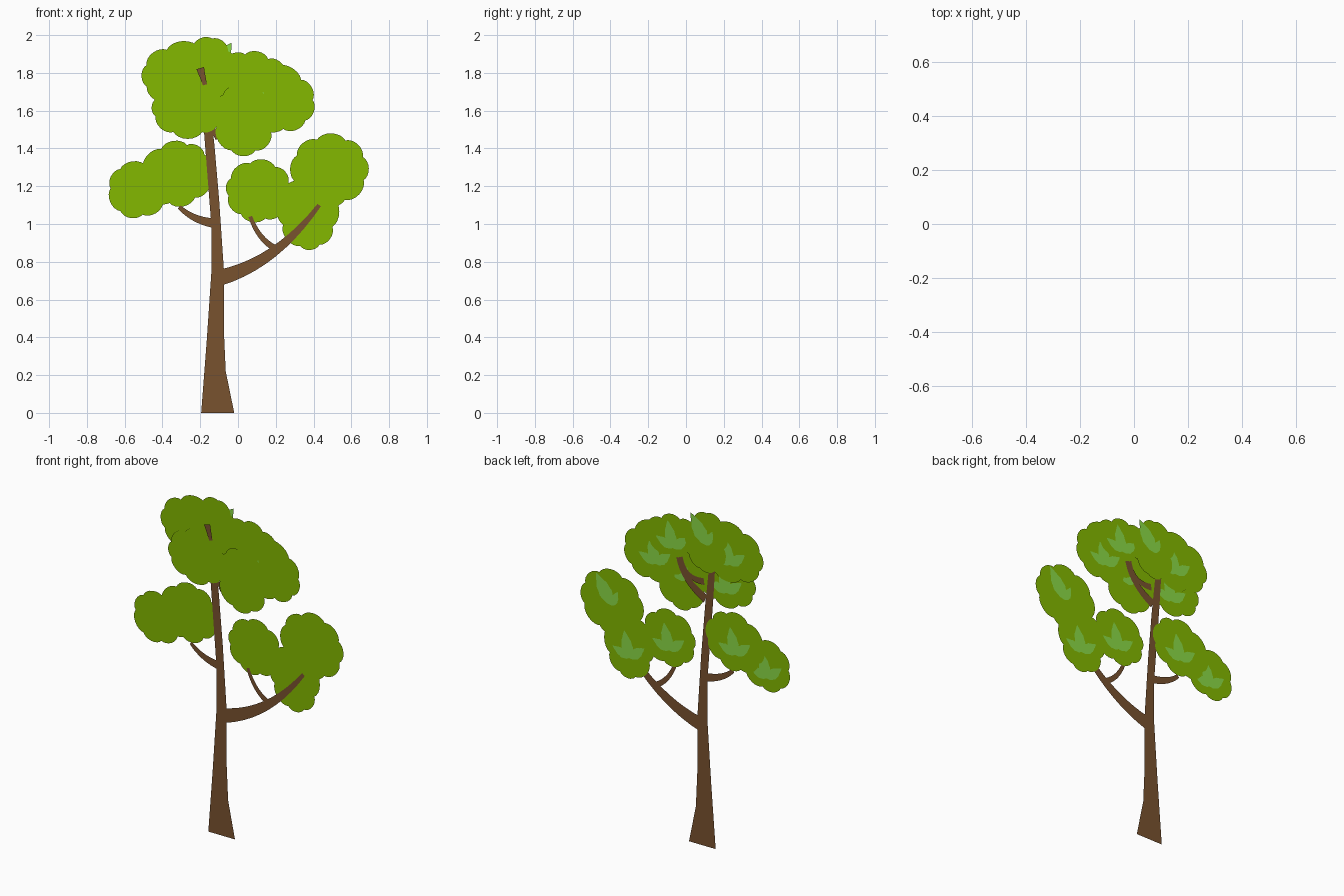
import bpy
import bmesh
import math
import random
from mathutils import Vector

if "Cube" in bpy.data.objects:
    bpy.data.objects.remove(bpy.data.objects["Cube"])

random.seed(4)


def material(name, rgb):
    m = bpy.data.materials.new(name)
    m.diffuse_color = [((c / 255 + 0.055) / 1.055) ** 2.4 if c > 10 else c / 255 / 12.92 for c in rgb] + [1]
    m.use_nodes = True
    m.node_tree.nodes["Principled BSDF"].inputs["Base Color"].default_value = m.diffuse_color
    return m


FOLIAGE = material("foliage_green", (131, 184, 0))
LEAF = material("leaf_green", (138, 218, 70))
BARK = material("bark_brown", (121, 82, 47))


def signed_area(pts):
    return sum(a[0] * b[1] - b[0] * a[1] for a, b in zip(pts, pts[1:] + pts[:1]))


def sheets(name, outlines, y, mat, back=False):
    """Flat cut-out sheets in the xz plane, facing front (or back)."""
    bm = bmesh.new()
    for pts in outlines:
        if (signed_area(pts) < 0) != back:      # counter-clockwise in xz faces -y
            pts = pts[::-1]
        bm.faces.new([bm.verts.new((p[0], y, p[1])) for p in pts]).normal_update()
    bmesh.ops.triangulate(bm, faces=bm.faces[:], ngon_method='EAR_CLIP')
    me = bpy.data.meshes.new(name)
    bm.to_mesh(me)
    bm.free()
    me.materials.append(mat)
    ob = bpy.data.objects.new(name, me)
    bpy.context.collection.objects.link(ob)


def cloud(cx, cz, rx, rz, tilt, bumps, bulge=0.24, n=8):
    """Scalloped cloud: rounded bumps strung around a boxy, tilted oval."""
    ct, st = math.cos(math.radians(tilt)), math.sin(math.radians(tilt))
    cusps = []
    for i in range(bumps):
        a = 2 * math.pi * (i + 0.5 + random.uniform(-.13, .13)) / bumps
        c, s = math.cos(a), math.sin(a)
        r = 0.9 / (abs(c) ** 2.5 + abs(s) ** 2.5) ** 0.4
        u, v = rx * r * c, rz * r * s
        cusps.append(Vector((cx + u * ct - v * st, cz + u * st + v * ct)))
    out = []
    for a, b in zip(cusps, cusps[1:] + cusps[:1]):
        d = b - a
        nrm = Vector((d.y, -d.x)) * bulge
        for i in range(n):
            ang = math.pi * i / n
            t = 0.5 - 0.3 * math.cos(ang) - 0.2 * (1 - 2 * i / n)
            out.append(tuple(a + d * t + nrm * math.sin(ang)))
    return out


def branch(name, p0, p1, p2, w0, w1, y, n=10):
    """Tapered strip along a quadratic curve."""
    p0, p1, p2 = Vector(p0), Vector(p1), Vector(p2)
    left, right = [], []
    for i in range(n + 1):
        t = i / n
        p = p0 * (1 - t) ** 2 + p1 * 2 * t * (1 - t) + p2 * t * t
        d = ((p1 - p0) * (1 - t) + (p2 - p1) * t).normalized()
        side = Vector((-d.y, d.x)) * (w0 + (w1 - w0) * t) / 2
        left.append(tuple(p + side))
        right.append(tuple(p - side))
    sheets(name, [left + right[::-1]], y, BARK)


def leaf(x, z, deg, length, n=8):
    """Pointed leaf with slightly toothed edges, growing from (x, z)."""
    a = math.radians(deg)
    d, s = Vector((math.cos(a), math.sin(a))), Vector((-math.sin(a), math.cos(a)))
    base = Vector((x, z))
    up, low = [], []
    for i in range(1, n):
        t = i / n
        w = 0.24 * length * math.sin(math.pi * t ** 0.8) * (1 if i % 2 else 0.9)
        up.append(tuple(base + d * t * length + s * w))
        low.append(tuple(base + d * t * length - s * w))
    return [tuple(base)] + low + [tuple(base + d * length)] + up[::-1]


# Trunk
sheets("trunk", [[(-.195, 0), (-.02, 0), (-.065, .22), (-.075, .44), (-.075, .76), (-.1, 1.13),
                  (-.125, 1.42), (-.15, 1.65), (-.19, 1.65), (-.18, 1.49), (-.14, .98),
                  (-.14, .76), (-.165, .39)]], 0, BARK)

# Branches
branch("right_branch", (-.1, .715), (.2, .79), (.43, 1.1), .085, .022, 0)
branch("right_twig", (.21, .865), (.11, .91), (.065, 1.04), .035, .02, 0)
branch("left_branch", (-.13, 1.005), (-.24, 1.02), (-.31, 1.09), .05, .022, 0)
branch("upper_branch", (-.13, 1.47), (.05, 1.56), (.06, 1.73), .055, .018, .002)
branch("upper_twig", (-.12, 1.57), (.01, 1.55), (.03, 1.68), .04, .018, .002)
branch("front_branch_tip", (-.2, 1.825), (-.19, 1.79), (-.175, 1.737), .042, .022, -.005)

# Leaf sprigs: root offset from the clump centre, then angle and length of each leaf
PAIR = (.0, -.02, [(58, .2), (112, .1)])
TRIO = (.0, -.075, [(22, .12), (78, .16), (140, .13)])

# Foliage clumps: depth, centre x and z, half width and height, tilt, bumps, sprig
CLUMPS = [
    ("top_left", .003, -.29, 1.79, .225, .16, 5, 8, TRIO),
    ("top_centre", .0045, -.14, 1.81, .125, .19, 10, 7, PAIR),
    ("lower_left_crown", -.003, -.265, 1.615, .195, .15, 0, 8, TRIO),
    ("lower_centre_crown", -.004, .03, 1.55, .16, .19, 10, 7, PAIR),
    ("right_crown", .001, .2, 1.665, .215, .165, -20, 8, TRIO),
    ("top_right", .003, .085, 1.79, .19, .11, -12, 8, TRIO),
    ("left_inner", .003, -.325, 1.265, .195, .165, 12, 8, TRIO),
    ("left_outer", .0015, -.53, 1.18, .16, .145, 0, 7, TRIO),
    ("right_inner", .0015, .11, 1.175, .175, .16, -8, 8, TRIO),
    ("right_outer", .0015, .485, 1.285, .205, .185, 0, 8, PAIR),
    ("right_lower", .003, .37, 1.06, .15, .2, 0, 8, TRIO),
]
for name, y, cx, cz, rx, rz, tilt, bumps, (dx, dz, leaves) in CLUMPS:
    sheets(name + "_clump", [cloud(cx, cz, rx, rz, tilt, bumps)], y, FOLIAGE)
    sheets(name + "_leaves", [leaf(cx + dx, cz + dz, a, l) for a, l in leaves], y + .001, LEAF, back=True)
